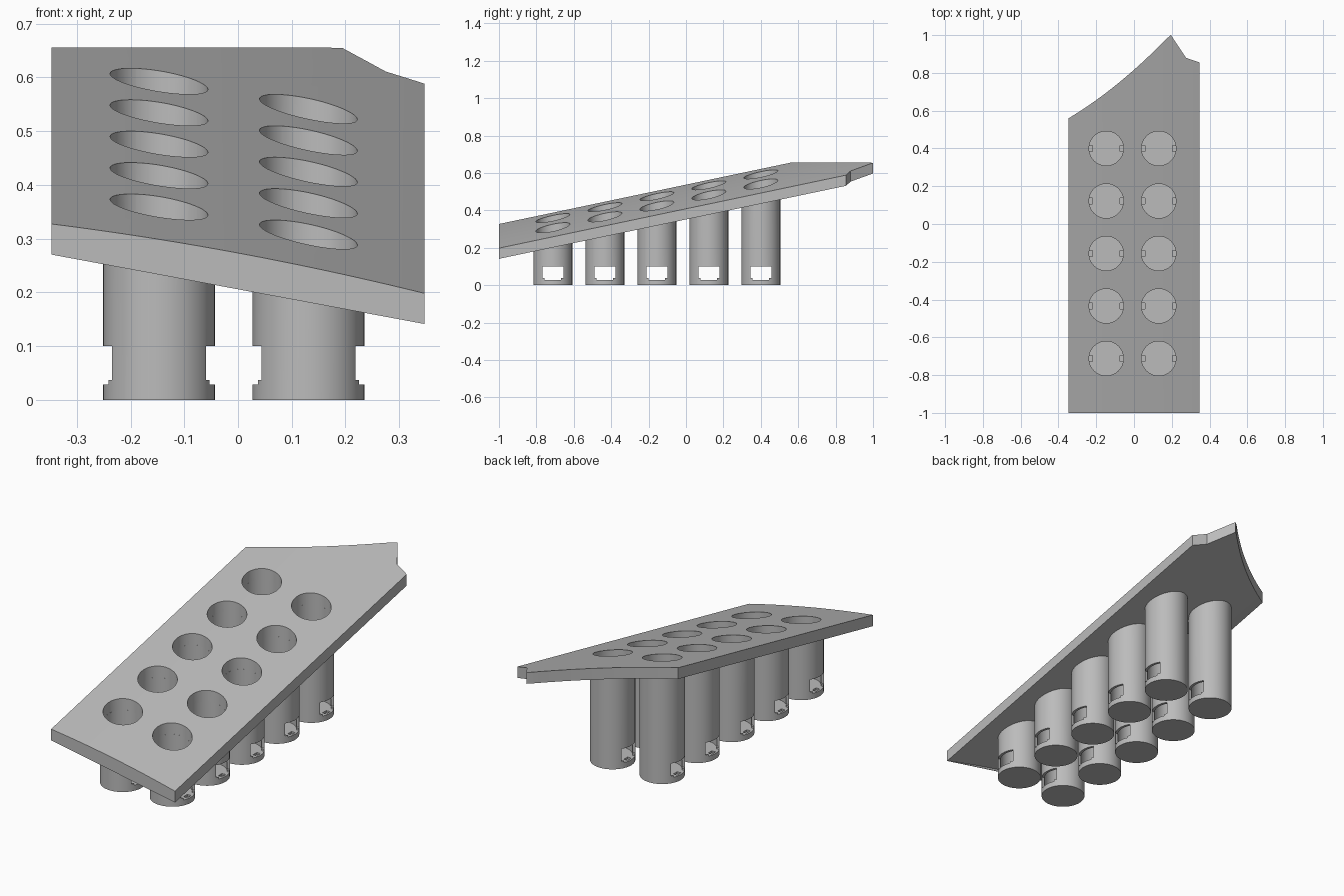
import bpy
import bmesh
import math

old = bpy.data.objects.get("Cube")
if old:
    bpy.data.objects.remove(old, do_unlink=True)

HALF_W, FRONT, SLOPE, THICK, CREST = 0.347, -1.0, 0.2103, 0.057, 0.655
OUTER, BORE, FLOOR = 0.104, 0.091, 0.028

grey = bpy.data.materials.new("plain grey")
grey.use_nodes = True
grey.diffuse_color = (0.5, 0.5, 0.5, 1)
grey.node_tree.nodes["Principled BSDF"].inputs["Base Color"].default_value = (0.5, 0.5, 0.5, 1)


def front_height(x):
    return 0.273 - 0.186 * x - 0.087 * x * x


def top_height(x, y):
    return front_height(x) + SLOPE * (y - FRONT)


def back_edge(x):
    # Level crest, then a notch down to the left edge
    if x <= 0.195:
        return (CREST - front_height(x)) / SLOPE + FRONT
    if x <= 0.275:
        return 1.0 - 0.12 * (x - 0.195) / 0.08
    return 0.88 - 0.025 * (x - 0.275) / 0.072


def finish(bm, name):
    bmesh.ops.recalc_face_normals(bm, faces=bm.faces)
    mesh = bpy.data.meshes.new(name)
    bm.to_mesh(mesh)
    bm.free()
    mesh.materials.append(grey)
    obj = bpy.data.objects.new(name, mesh)
    bpy.context.collection.objects.link(obj)
    return obj


def loft(sections, name):
    """Closed solid through matching cross-section loops."""
    bm = bmesh.new()
    rings = [[bm.verts.new(p) for p in s] for s in sections]
    for a, b in zip(rings, rings[1:]):
        for i in range(len(a)):
            j = (i + 1) % len(a)
            bm.faces.new((a[i], a[j], b[j], b[i]))
    bm.faces.new(rings[0])
    bm.faces.new(rings[-1])
    return finish(bm, name)


def cylinder(cx, cy, radius, bottom, top, name, sides=64):
    angles = [2 * math.pi * i / sides for i in range(sides)]
    spots = [(cx + radius * math.cos(a), cy + radius * math.sin(a)) for a in angles]
    return loft([[(x, y, bottom) for x, y in spots],
                 [(x, y, top(x, y)) for x, y in spots]], name)


def box(x0, x1, y0, y1, z0, z1, name):
    return loft([[(x0, y0, z), (x1, y0, z), (x1, y1, z), (x0, y1, z)] for z in (z0, z1)], name)


def carve(target, cutters):
    for cutter in cutters:
        cutter.hide_render = True
        mod = target.modifiers.new("cut", 'BOOLEAN')
        mod.operation, mod.solver, mod.object = 'DIFFERENCE', 'EXACT', cutter
    graph = bpy.context.evaluated_depsgraph_get()
    mesh = bpy.data.meshes.new_from_object(target.evaluated_get(graph))
    target.modifiers.clear()
    target.data = mesh
    for cutter in cutters:
        bpy.data.objects.remove(cutter, do_unlink=True)


def smooth(obj):
    bpy.ops.object.select_all(action='DESELECT')
    obj.select_set(True)
    bpy.context.view_layer.objects.active = obj
    bpy.ops.object.shade_smooth_by_angle(angle=math.radians(30))


# Sloping, slightly arched plate
steps = 24
columns = [-HALF_W + (0.195 + HALF_W) * i / steps for i in range(steps + 1)]
columns += [0.235, 0.275, 0.311, HALF_W]
sections = []
for x in columns:
    ends = [(FRONT, top_height(x, FRONT)), (back_edge(x), top_height(x, back_edge(x)))]
    (y0, z0), (y1, z1) = ends
    sections.append([(x, y0, z0), (x, y1, z1), (x, y1, z1 - THICK), (x, y0, z0 - THICK)])
plate = loft(sections, "plate")

# Thin lip that closes the arch under the front edge
chord = front_height(0) - 0.087 * HALF_W ** 2 - THICK
lip_sections = []
for y in (FRONT, FRONT + 0.003):
    under = [(x, y, front_height(x) - THICK) for x in columns]
    lip_sections.append(under)
lip = loft(lip_sections, "front_lip")

# Two rows of cups hanging below the plate
centres = [(x, -0.712 + 0.278 * row) for x in (-0.147, 0.131) for row in range(5)]
bores = []
for n, (cx, cy) in enumerate(centres, 1):
    cup = cylinder(cx, cy, OUTER, 0, lambda x, y: top_height(x, y) - THICK, f"cup_{n}")
    cutters = [
        cylinder(cx, cy, BORE, FLOOR, lambda x, y: 1.0, "cup_bore"),
        box(cx - 0.2, cx + 0.2, cy - 0.056, cy + 0.056, 0.037, 0.1, "window"),
        box(cx - 0.2, cx + 0.2, cy - 0.044, cy + 0.044, FLOOR, 0.038, "window_sill"),
    ]
    # Small recesses at both sides of the cup floor
    for side in (-1, 1):
        a, b = sorted((cx + side * 0.073, cx + side * 0.094))
        cutters.append(box(a, b, cy - 0.015, cy + 0.015, 0.018, 0.034, "floor_slot"))
    carve(cup, cutters)
    smooth(cup)
    bores.append(cylinder(cx, cy, BORE, 0, lambda x, y: 1.0, "plate_bore"))

carve(plate, bores)
smooth(plate)
